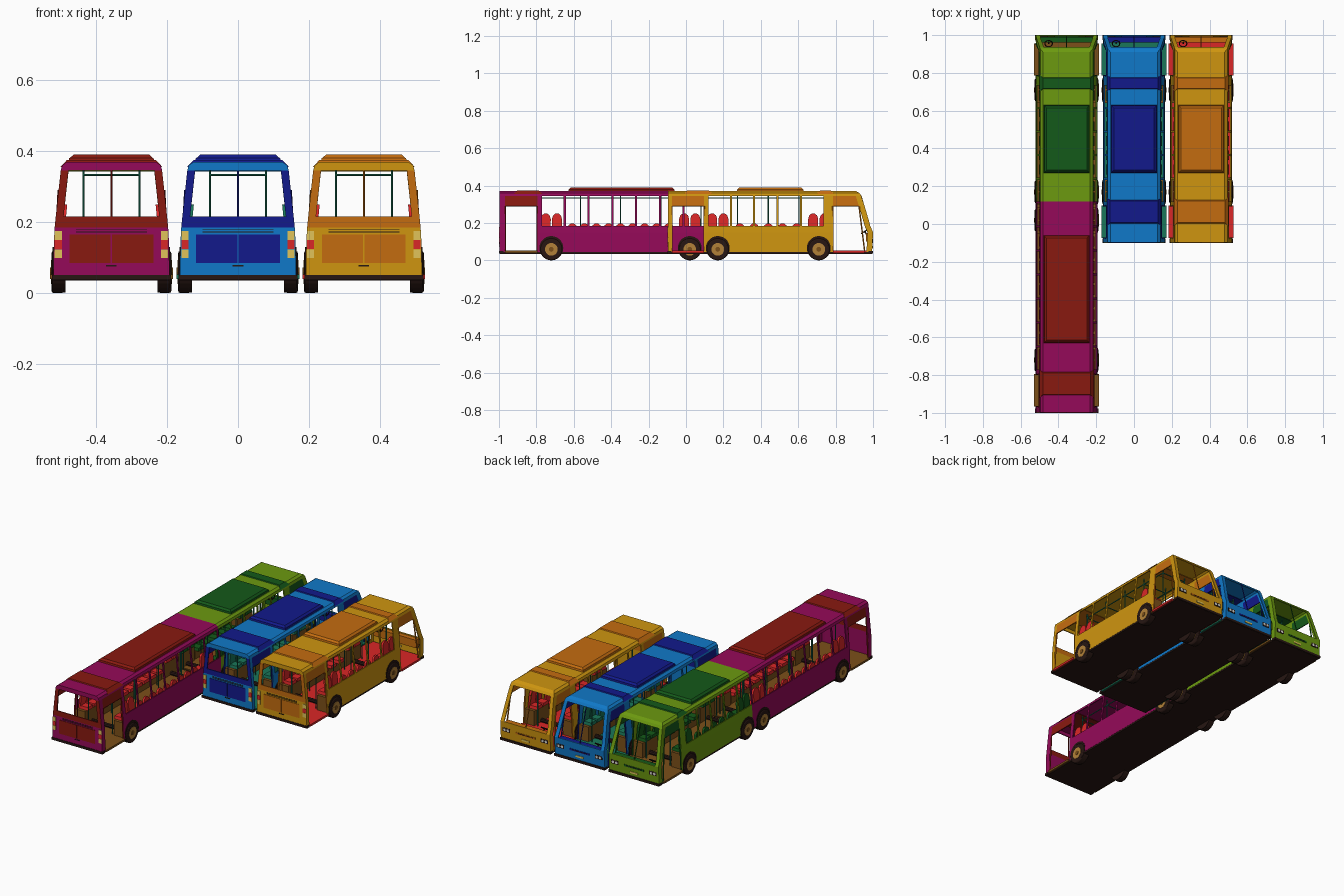
import bpy, bmesh, math
from mathutils import Vector

if "Cube" in bpy.data.objects:
    bpy.data.objects.remove(bpy.data.objects["Cube"])

COL = dict(magenta=(.30, .003, .10), darkred=(.25, .01, .005), green=(.15, .32, .005), darkgreen=(.007, .10, .01),
           blue=(.005, .19, .58), darkblue=(.006, .01, .26), yellow=(.62, .30, .005), orange=(.55, .15, .005),
           red=(.70, .02, .02), brown=(.20, .08, .01), teal=(.01, .18, .10), black=(.02, .008, .006),
           gold=(.45, .22, .04), lamp=(.75, .55, .10), white=(.7, .7, .65))
MATS = {}


def mat(n):
    if n not in MATS:
        MATS[n] = bpy.data.materials.new(n)
        MATS[n].diffuse_color = (*COL[n], 1)
    return MATS[n]


def finish(name, bm, *mats):
    bmesh.ops.recalc_face_normals(bm, faces=bm.faces)
    me = bpy.data.meshes.new(name)
    bm.to_mesh(me)
    bm.free()
    ob = bpy.data.objects.new(name, me)
    bpy.context.collection.objects.link(ob)
    for m in mats:
        me.materials.append(mat(m))
    return ob


def box(name, x0, x1, y0, y1, z0, z1, m, taper=0):
    bm = bmesh.new()
    bmesh.ops.create_cube(bm, size=1)
    for v in bm.verts:
        t = taper if v.co.z > 0 else 0
        sx, sy = (1 if v.co.x > 0 else -1), (1 if v.co.y > 0 else -1)
        v.co = ((x1 if sx > 0 else x0) - sx * t, (y1 if sy > 0 else y0) - sy * t, z1 if v.co.z > 0 else z0)
    return finish(name, bm, m)


def rod(name, a, b, r, m, seg=8):
    a, b = Vector(a), Vector(b)
    bm = bmesh.new()
    bmesh.ops.create_cone(bm, cap_ends=True, segments=seg, radius1=r, radius2=r, depth=(b - a).length)
    ob = finish(name, bm, m)
    ob.location = (a + b) / 2
    ob.rotation_euler = (b - a).to_track_quat('Z', 'Y').to_euler()
    return ob


def smooth(ob):
    bpy.ops.object.select_all(action='DESELECT')
    ob.select_set(True)
    bpy.context.view_layer.objects.active = ob
    bpy.ops.object.shade_smooth_by_angle(angle=math.radians(35))


# Body cross-section (height, half width) and the raked nose
Z = [.045, .15, .185, .215, .29, .345, .36, .37]
W = [.164, .162, .160, .157, .149, .143, .139, .125]
NOSE = [.995, 1.0, .985, .977, .955, .937, .928, .91]


def shell(cx, cols, y_end, front, rear, main, dark):
    # cols: (start y, tag) with b = body, w = window, d = doorway
    ys = [c[0] for c in cols] + [y_end]
    bm = bmesh.new()
    grid = []
    for y in ys:
        ring = []
        for k in range(16):
            r, s = (k, -1) if k < 8 else (15 - k, 1)
            yy = NOSE[r] - (1 - y) if y >= .96 else y
            ring.append(bm.verts.new((cx + s * W[r], yy, Z[r])))
        grid.append(ring)
    for i, (_, tag) in enumerate(cols):
        for k in range(15):
            r = k if k < 8 else 14 - k
            if (tag == 'w' and r in (2, 3, 4)) or (tag == 'd' and r < 4):
                continue
            f = bm.faces.new((grid[i][k], grid[i + 1][k], grid[i + 1][k + 1], grid[i][k + 1]))
            f.material_index = int(tag == 'd' and r == 4)
    for ring, use, hole, dk in ((grid[0], rear, (3, 4), (2, 3, 4)), (grid[-1], front, (1, 2, 3, 4), ())):
        if not use:
            continue
        inner = []
        for r in range(8):
            a, b = ring[r], ring[15 - r]
            inner.append([a] + [bm.verts.new((cx + s * (W[r] - .022), a.co.y, Z[r])) for s in (-1, 1)] + [b])
        for r in range(7):
            for j in range(3):
                if j == 1 and r in hole:
                    continue
                f = bm.faces.new((inner[r][j], inner[r][j + 1], inner[r + 1][j + 1], inner[r + 1][j]))
                f.material_index = int(r in dk)
    ob = finish('bus_body', bm, main, dark)
    so = ob.modifiers.new('thickness', 'SOLIDIFY')
    so.thickness, so.offset = .006, -1


def windows(y0, y1, n):
    step, out = (y1 - y0) / n, []
    for i in range(n):
        out += [(y0 + i * step, 'w'), (y0 + (i + 1) * step - .011, 'b')]
    return out


def wheel(cx, y):
    rod('axle', (cx - .14, y, .06), (cx + .14, y, .06), .012, 'black')
    for s in (-1, 1):
        rod('wheel_arch', (cx + s * .13, y, .066), (cx + s * .1655, y, .066), .064, 'black', 28)
        t = rod('tyre', (cx + s * .133, y, .059), (cx + s * .169, y, .059), .059, 'black', 28)
        b = t.modifiers.new('round', 'BEVEL')
        b.width, b.segments = .006, 2
        smooth(t)
        rod('wheel_rim', (cx + s * .16, y, .059), (cx + s * .1705, y, .059), .034, 'gold', 20)
        rod('wheel_hub', (cx + s * .16, y, .059), (cx + s * .173, y, .059), .013, 'brown', 12)
        box('wheel_box', cx + s * .125 - .03, cx + s * .125 + .03, y - .07, y + .07, .05, .14, 'brown')


ARCH = [(-.026, 0), (.026, 0), (.027, .075), (.021, .095), (.009, .105), (-.009, .105), (-.021, .095), (-.027, .075)]


def seat(cx, s, y, z, h, m):
    # Arched back leaning on the side wall, with a cushion
    bm = bmesh.new()
    vs = [bm.verts.new((cx + s * (.147 - .1 * q * h), y + p, z + q * h)) for p, q in ARCH]
    geo = bmesh.ops.extrude_face_region(bm, geom=[bm.faces.new(vs)])
    for v in geo['geom']:
        if isinstance(v, bmesh.types.BMVert):
            v.co.x -= s * .012
    finish('seat_back', bm, m)
    xs = sorted((cx + s * .085, cx + s * .145))
    box('seat_cushion', *xs, y - .026, y + .026, z - .003, z + .014, m, .003)


def interior(cx, y0, y1, wheels, mid, seatc, floorc):
    box('underside', cx - .163, cx + .163, y0, y1, .035, .046, 'black')
    box('floor', cx - .158, cx + .158, y0 + .005, y1 - .012, .046, .052, floorc)
    for s in (-1, 1):
        for w in wheels:
            for d in (-.03, .03):
                seat(cx, s, w + d, .145, 1, seatc)
        n = int((mid[1] - mid[0]) / .064)
        for i in range(n):
            seat(cx, s, mid[0] + (i + .5) * (mid[1] - mid[0]) / n, .10, .92, seatc)
        xs = sorted((cx + s * .10, cx + s * .14))
        box('seat_plinth', *xs, mid[0], mid[1], .05, .098, 'brown')
        # Grab rails and poles
        a, b = wheels[0] - .06, wheels[-1] + .06
        rod('grab_rail', (cx + s * .079, a, .333), (cx + s * .079, b, .333), .003, 'teal')
        for i in range(5):
            y = a + (b - a) * i / 4
            rod('pole', (cx + s * .079, y, .05), (cx + s * .079, y, .366), .003, 'teal')
            if s > 0:
                rod('cross_rail', (cx - .079, y, .333), (cx + .079, y, .333), .003, 'teal')


def rear_parts(cx, y, main, dark):
    rod('rear_window_divider', (cx, y + .003, .21), (cx, y + .003, .35), .003, dark)
    for s in (-1, 1):
        box('engine_cover', *sorted((cx + s * .002, cx + s * .118)), y - .003, y + .004, .085, .165, dark)
        for z, c in ((.098, 'lamp'), (.124, 'red'), (.150, 'lamp')):
            box('tail_light', cx + s * .15 - .01, cx + s * .15 + .01, y - .003, y + .004, z, z + .025, c)
    for z in (.171, .177):
        box('rear_vent', cx - .10, cx + .10, y - .002, y + .003, z, z + .002, 'black')
    box('rear_handle', cx - .015, cx + .015, y - .003, y + .003, .075, .079, 'black')
    box('rear_bumper', cx - .168, cx + .168, y - .003, y + .02, .036, .05, 'black')


def front_parts(cx, main, dark):
    rod('windscreen_divider', (cx, .992, .15), (cx, .935, .347), .003, dark)
    box('dashboard', cx - .14, cx + .14, .962, .99, .10, .147, dark)
    bm = bmesh.new()
    # Steering wheel: a ring swept from a small section
    prev = [bm.verts.new((.02 + .003 * math.cos(a), 0, .003 * math.sin(a))) for a in (0, 1.57, 3.14, 4.71)]
    es = [bm.edges.new((prev[i], prev[(i + 1) % 4])) for i in range(4)]
    bmesh.ops.spin(bm, geom=prev + es, axis=(0, 0, 1), cent=(0, 0, 0), angle=2 * math.pi, steps=16, use_merge=True)
    st = finish('steering_wheel', bm, 'black')
    st.location, st.rotation_euler = (cx - .095, .955, .155), (.6, 0, 0)
    rod('steering_column', (cx - .095, .955, .155), (cx - .095, .972, .13), .004, 'black')
    for s in (-1, 1):
        box('headlight_housing', cx + s * .125 - .024, cx + s * .125 + .024, .985, .9995, .092, .114, 'black')
        for d in (-.011, .011):
            rod('headlight', (cx + s * .125 + d, .985, .103), (cx + s * .125 + d, 1.001, .103), .008, 'white', 12)
    box('grille', cx - .065, cx + .065, .985, 1.0, .097, .108, dark)
    box('grille_slot', cx - .05, cx + .05, .985, 1.001, .101, .104, 'black')
    box('front_plate', cx - .025, cx + .025, .985, .9995, .066, .076, 'lamp')
    box('front_bumper', cx - .166, cx + .166, .975, 1.0, .036, .05, 'black')


def roof(cx, ac, bands, dark):
    box('roof_unit_base', cx - .122, cx + .122, ac[0], ac[1], .365, .380, dark, .003)
    box('roof_unit', cx - .119, cx + .119, ac[0] + .003, ac[1] - .003, .379, .390, dark, .012)
    for a, b in bands:
        box('roof_band', cx - .144, cx + .144, a, b, .355, .3745, dark, .018)


def doorway(cx, a, b, m, dark):
    box('door_step', cx - .173, cx + .173, a, b, .040, .052, m)
    for s in (-1, 1):
        for y in (a, b):
            rod('door_post', (cx + s * .161, y, .05), (cx + s * .148, y - (.03 if y > .94 else 0), .29), .004, dark)


FRONT_COLS = [(.745, 'b'), (.785, 'd'), (.97, 'b')]

# Two short buses
for cx, main, dark, seatc, floorc in ((0, 'blue', 'darkblue', 'teal', 'teal'), (.355, 'yellow', 'orange', 'red', 'red')):
    shell(cx, [(-.097, 'b'), (-.075, 'd'), (.097, 'b')] + windows(.12, .745, 5) + FRONT_COLS, 1.0, True, True, main, dark)
    interior(cx, -.095, .995, (.17, .71), (.25, .63), seatc, floorc)
    rear_parts(cx, -.097, main, dark)
    front_parts(cx, main, dark)
    roof(cx, (.27, .63), ((-.01, .14), (.70, .79)), dark)
    doorway(cx, -.075, .097, floorc, dark)
    doorway(cx, .785, .955, floorc, dark)
    for y in (.17, .71):
        wheel(cx, y)

# Long two-part bus: green front section, magenta rear section
cx = -.357
shell(cx, windows(.12, .745, 5) + FRONT_COLS, 1.0, True, False, 'green', 'darkgreen')
interior(cx, .12, .995, (.17, .71), (.25, .63), 'darkgreen', 'brown')
front_parts(cx, 'green', 'darkgreen')
roof(cx, (.27, .63), ((.70, .79),), 'darkgreen')
doorway(cx, .785, .955, 'brown', 'darkgreen')
shell(cx, [(-.997, 'b'), (-.967, 'd'), (-.795, 'b')] + windows(-.77, .12, 7), .12, False, True, 'magenta', 'darkred')
interior(cx, -.995, .12, (-.72, .02), (-.64, -.06), 'red', 'brown')
rear_parts(cx, -.997, 'magenta', 'darkred')
roof(cx, (-.63, -.06), ((-.92, -.77),), 'darkred')
doorway(cx, -.967, -.795, 'brown', 'darkred')
for y in (.17, .71, .02, -.72):
    wheel(cx, y)

for m in bpy.data.materials:
    if m.users and not m.is_grease_pencil:
        m.use_nodes = True
        m.node_tree.nodes["Principled BSDF"].inputs["Base Color"].default_value = m.diffuse_color
